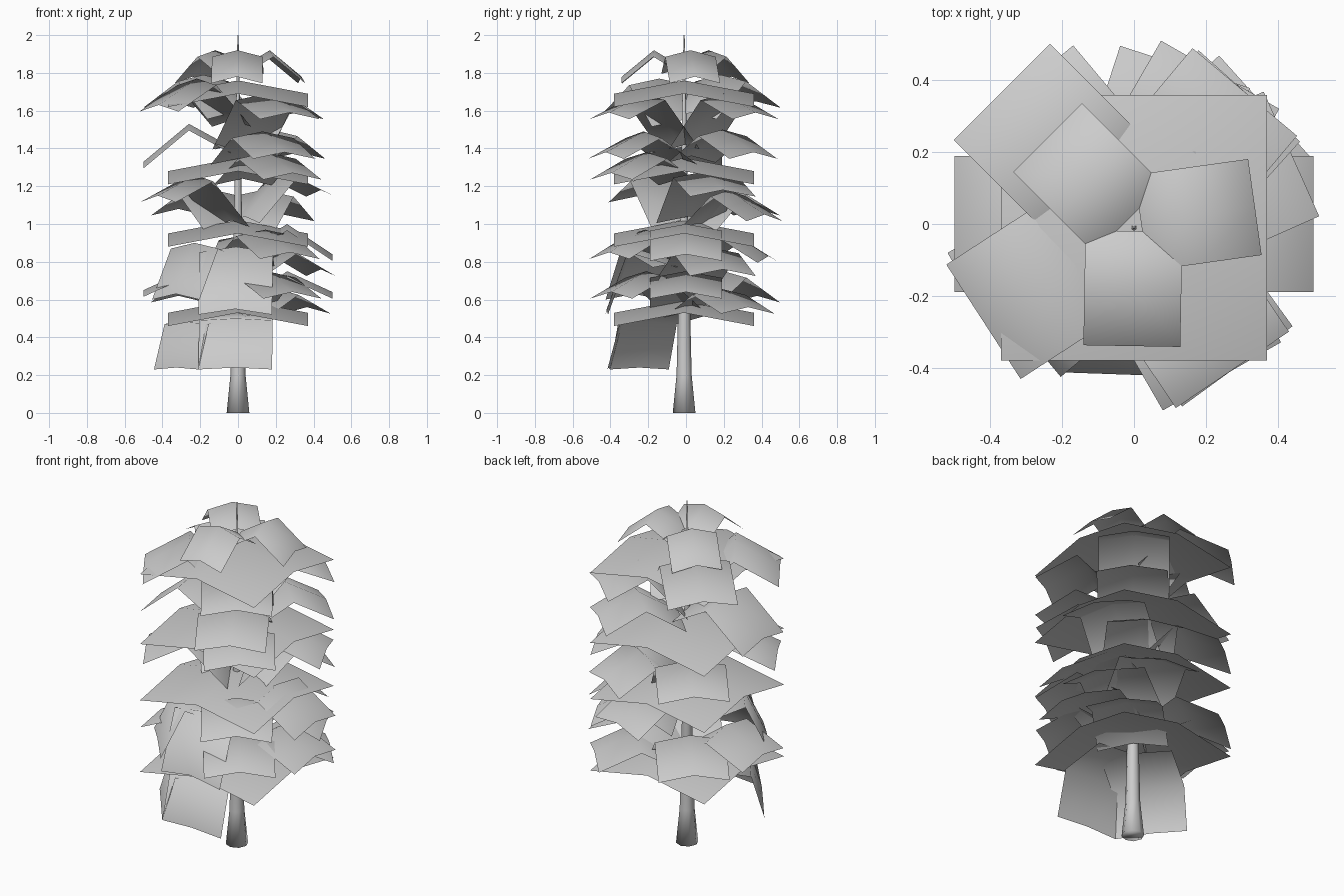
import bpy, bmesh
from math import radians, cos, sin, pi

if "Cube" in bpy.data.objects:
    bpy.data.objects.remove(bpy.data.objects["Cube"])


def finish(name, bm):
    me = bpy.data.meshes.new(name)
    bm.to_mesh(me)
    bm.free()
    for p in me.polygons:
        p.use_smooth = True
    ob = bpy.data.objects.new(name, me)
    bpy.context.collection.objects.link(ob)
    return ob


def grid_faces(bm, rows):
    for a, b in zip(rows, rows[1:]):
        for i in range(len(a) - 1):
            bm.faces.new((a[i], b[i], b[i + 1], a[i + 1]))


def leaf_card(name, az, profile, half, drop):
    """Bent 2x2 card pointing out along az; profile is (radius, z) inner to outer."""
    c, s = cos(radians(az)), sin(radians(az))
    bm = bmesh.new()
    rows = []
    for r, z in profile:
        rows.append([bm.verts.new((r * c - t * half * s, r * s + t * half * c,
                                   z - drop * abs(t))) for t in (-1, 0, 1)])
    grid_faces(bm, rows)
    finish(name, bm)


def canopy(name, z, tilt):
    """Square umbrella card, high in the middle and low at the corners."""
    bm = bmesh.new()
    rows = [[bm.verts.new((i * 0.37, j * 0.37 - 0.01,
                           z - 0.07 * (abs(i) + abs(j)) + tilt * (i + j)))
             for j in (-1, 0, 1)] for i in (-1, 0, 1)]
    grid_faces(bm, rows)
    finish(name, bm)


# Trunk: tapered eight-sided stem with flared base
bm = bmesh.new()
rings = []
for z, r in ((0, 0.06), (0.2, 0.04), (0.5, 0.033), (1.0, 0.022), (1.5, 0.013), (2.0, 0.003)):
    rings.append([bm.verts.new((r * cos(k * pi / 4), r * sin(k * pi / 4) - 0.01, z))
                  for k in range(8)])
for a, b in zip(rings, rings[1:]):
    for k in range(8):
        bm.faces.new((a[k], a[(k + 1) % 8], b[(k + 1) % 8], b[k]))
bm.faces.new(rings[-1])
bm.faces.new(rings[0][::-1])
finish("trunk", bm)

# Wide square canopies, one per tier
for n, (z, tilt) in enumerate(((0.60, 0.0), (1.02, 0.0), (1.35, 0.0), (1.76, 0.0))):
    canopy(f"canopy_{n + 1}", z, tilt)

# Regular leaf cards: azimuth, height at bend, inner drop, outer drop, outer radius
cards = [
    # lowest tier
    (0, 0.75, 0.16, 0.11, 0.50), (180, 0.76, 0.16, 0.11, 0.50), (130, 0.75, 0.16, 0.13, 0.49),
    (42, 0.66, 0.12, 0.10, 0.49), (-54, 0.75, 0.16, 0.11, 0.49),
    # second tier
    (0, 1.00, 0.14, 0.16, 0.50), (72, 0.95, 0.14, 0.12, 0.46), (-56, 0.97, 0.14, 0.12, 0.49),
    (24, 0.88, 0.14, 0.12, 0.48),
    # third tier
    (-150, 1.26, 0.24, 0.11, 0.49), (130, 1.19, 0.20, 0.11, 0.49),
    (24, 1.28, 0.24, 0.10, 0.48), (60, 1.18, 0.20, 0.13, 0.48), (-54, 1.38, 0.14, 0.11, 0.49),
    # fourth tier
    (180, 1.53, 0.12, 0.20, 0.50), (-60, 1.49, 0.14, 0.11, 0.49), (48, 1.50, 0.14, 0.12, 0.48),
    # fifth tier
    (135, 1.79, 0.20, 0.14, 0.52), (-147, 1.77, 0.22, 0.14, 0.50),
    (-56, 1.69, 0.26, 0.10, 0.49), (50, 1.69, 0.26, 0.10, 0.48),
]
for n, (az, z, din, dout, rout) in enumerate(cards):
    prof = ((0.04, z - din), (0.26, z), (rout, z - dout))
    leaf_card(f"leaf_card_{n + 1}", az, prof, 0.19, 0.035)

# Drooping cards at the front left
leaf_card("droop_low_front", -92, ((0.05, 0.53), (0.34, 0.50), (0.41, 0.24)), 0.195, 0.01)
leaf_card("droop_low_left", -143, ((0.05, 0.53), (0.34, 0.48), (0.41, 0.24)), 0.195, 0.01)
leaf_card("droop_mid_front", -92, ((0.04, 0.80), (0.30, 0.88), (0.42, 0.55)), 0.195, 0.03)
leaf_card("droop_mid_left", -140, ((0.04, 0.80), (0.30, 0.90), (0.43, 0.63)), 0.195, 0.03)

# Small crown cards
for n, az in enumerate((-91, 8, 135)):
    leaf_card(f"crown_card_{n + 1}", az, ((0.02, 1.83), (0.17, 1.92), (0.34, 1.78)), 0.135, 0.035)
